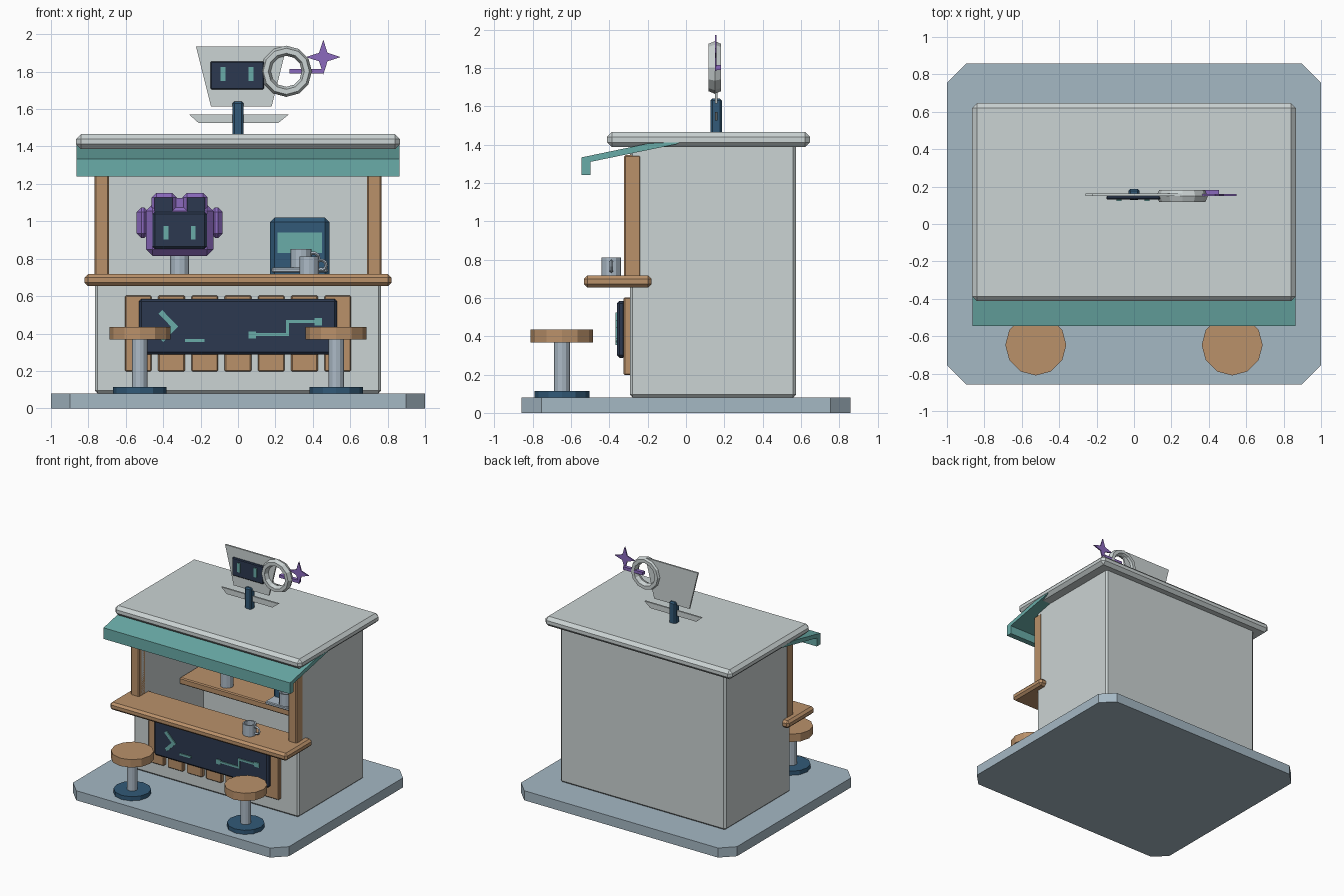
import bpy, bmesh, math
from mathutils import Matrix

if "Cube" in bpy.data.objects:
    bpy.data.objects.remove(bpy.data.objects["Cube"])


def mat(name, r, g, b):
    m = bpy.data.materials.new(name)
    lin = [((c / 255 + 0.055) / 1.055) ** 2.4 for c in (r, g, b)]
    m.diffuse_color = (*lin, 1)
    m.use_nodes = True
    m.node_tree.nodes["Principled BSDF"].inputs["Base Color"].default_value = m.diffuse_color
    return m


WALL = mat("pale_grey", 203, 211, 211)
SLAB = mat("blue_grey", 165, 184, 196)
WOOD = mat("wood", 186, 145, 106)
TEAL = mat("teal", 106, 172, 168)
NAVY = mat("navy", 44, 57, 80)
BLUE = mat("deep_blue", 50, 90, 120)
PURPLE = mat("purple", 139, 106, 190)
STEEL = mat("steel", 172, 186, 198)


def finish(name, bm, m):
    bmesh.ops.recalc_face_normals(bm, faces=bm.faces)
    me = bpy.data.meshes.new(name)
    bm.to_mesh(me)
    bm.free()
    me.materials.append(m)
    ob = bpy.data.objects.new(name, me)
    bpy.context.collection.objects.link(ob)
    return ob


def box(name, x, y, z, m, bevel=0):
    """Box from (min, max) ranges, with an optional chamfer."""
    bm = bmesh.new()
    bmesh.ops.create_cube(bm, size=1)
    for v in bm.verts:
        v.co = [sum(r) / 2 + c * (r[1] - r[0]) for r, c in zip((x, y, z), v.co)]
    if bevel:
        bmesh.ops.bevel(bm, geom=bm.edges[:], offset=bevel, segments=1, affect='EDGES')
    return finish(name, bm, m)


def prism(name, pts, axis, lo, hi, m):
    """Extrude a 2D profile along x, y or z."""
    place = {'x': lambda a, b, d: (d, a, b), 'y': lambda a, b, d: (a, d, b),
             'z': lambda a, b, d: (a, b, d)}[axis]
    bm = bmesh.new()
    f = bm.faces.new([bm.verts.new(place(a, b, lo)) for a, b in pts])
    r = bmesh.ops.extrude_face_region(bm, geom=[f])
    vs = [g for g in r['geom'] if isinstance(g, bmesh.types.BMVert)]
    bmesh.ops.translate(bm, vec=place(0, 0, hi - lo), verts=vs)
    return finish(name, bm, m)


def cyl(name, x, y, z0, z1, r, m, n=12, hollow=0):
    bm = bmesh.new()
    bmesh.ops.create_cone(bm, cap_ends=True, segments=n, radius1=r, radius2=r, depth=z1 - z0,
                          matrix=Matrix.Translation((x, y, (z0 + z1) / 2)))
    if hollow:
        bm.faces.ensure_lookup_table()
        top = max(bm.faces, key=lambda f: f.calc_center_median().z)
        bmesh.ops.inset_region(bm, faces=[top], thickness=0.012)
        r = bmesh.ops.extrude_face_region(bm, geom=[top])
        vs = [g for g in r['geom'] if isinstance(g, bmesh.types.BMVert)]
        bmesh.ops.translate(bm, vec=(0, 0, -hollow), verts=vs)
        bmesh.ops.delete(bm, geom=[top], context='FACES_ONLY')
    return finish(name, bm, m)


def ring(name, loc, major, minor, m, n=12, k=6, depth=1.0):
    """Ring standing in the xz plane."""
    bm = bmesh.new()
    rows = []
    for i in range(n):
        a = 2 * math.pi * i / n
        row = []
        for j in range(k):
            b = 2 * math.pi * j / k
            r = major + minor * math.cos(b)
            row.append(bm.verts.new((loc[0] + r * math.cos(a), loc[1] + depth * minor * math.sin(b),
                                     loc[2] + r * math.sin(a))))
        rows.append(row)
    for i in range(n):
        p, q = rows[i], rows[(i + 1) % n]
        for j in range(k):
            bm.faces.new((p[j], q[j], q[(j + 1) % k], p[(j + 1) % k]))
    return finish(name, bm, m)


def mug(name, x, y, z, h, r):
    cyl(name, x, y, z, z + h, r, STEEL, 12, h * 0.8)
    ring(name + "_handle", (x + r + 0.012, y, z + h / 2), 0.028, 0.009, STEEL, 10, 4)


# Base slab with cut corners
X, Y, C = 1.0, 0.857, 0.103
prism("base_slab", [(-X, -Y + C), (-X + C, -Y), (X - C, -Y), (X, -Y + C),
                    (X, Y - C), (X - C, Y), (-X + C, Y), (-X, Y - C)], 'z', 0, 0.08, SLAB)

# Hollow kiosk body with a serving opening
body = box("kiosk_body", (-0.765, 0.765), (-0.293, 0.574), (0.08, 1.42), WALL, 0.015)
cutters = [box("cavity", (-0.69, 0.69), (-0.23, 0.53), (0.1, 1.36), WALL),
           box("opening", (-0.69, 0.69), (-0.5, 0.0), (0.69, 1.355), WALL)]
bpy.context.view_layer.objects.active = body
for c in cutters:
    mod = body.modifiers.new("cut", 'BOOLEAN')
    mod.operation, mod.solver, mod.object = 'DIFFERENCE', 'EXACT', c
    bpy.ops.object.modifier_apply(modifier=mod.name)
    bpy.data.objects.remove(c)

# Roof and awning
box("roof", (-0.865, 0.865), (-0.413, 0.647), (1.386, 1.466), WALL, 0.026)
prism("awning", [(-0.545, 1.24), (-0.497, 1.24), (-0.497, 1.31), (-0.05, 1.402),
                 (-0.03, 1.414), (-0.2, 1.405), (-0.545, 1.333)], 'x', -0.863, 0.863, TEAL)

# Counter, posts and inner shelf
box("counter", (-0.82, 0.82), (-0.533, -0.18), (0.654, 0.717), WOOD, 0.018)
for s, side in ((-1, "left"), (1, "right")):
    box(side + "_post", sorted((s * 0.69, s * 0.768)), (-0.323, -0.235), (0.7, 1.345), WOOD, 0.008)
box("back_shelf", (-0.69, 0.69), (0.21, 0.53), (0.62, 0.675), WOOD, 0.008)

# Front planks and the display board
for i in range(7):
    cx = (i - 3) * 0.1777
    box(f"plank_{i + 1}", (cx - 0.071, cx + 0.071), (-0.325, -0.285), (0.197, 0.603), WOOD, 0.006)
box("display_board", (-0.53, 0.53), (-0.36, -0.315), (0.287, 0.585), NAVY, 0.014)
F = (-0.368, -0.359)
prism("board_chevron", [(-0.425, 0.505), (-0.405, 0.525), (-0.32, 0.437), (-0.4, 0.355),
                        (-0.42, 0.375), (-0.358, 0.437)], 'y', *F, TEAL)
for name, x, z in (("board_dash", (-0.283, -0.18), (0.354, 0.37)),
                   ("board_node_a", (0.055, 0.097), (0.374, 0.412)),
                   ("board_trace_a", (0.09, 0.272), (0.388, 0.404)),
                   ("board_trace_b", (0.256, 0.272), (0.404, 0.456)),
                   ("board_trace_c", (0.256, 0.41), (0.456, 0.472)),
                   ("board_node_b", (0.408, 0.45), (0.444, 0.482))):
    box(name, x, F, z, TEAL)

# Stools
for s, side in ((-1, "left"), (1, "right")):
    x, y = s * 0.525, -0.647
    cyl(side + "_stool_foot", x, y, 0.08, 0.115, 0.143, BLUE)
    cyl(side + "_stool_pole", x, y, 0.11, 0.38, 0.041, STEEL)
    cyl(side + "_stool_seat", x, y, 0.368, 0.434, 0.163, WOOD)

# Robot server on the shelf
R = -0.312
cyl("robot_neck", R, 0.3, 0.67, 0.84, 0.051, STEEL)
box("robot_head", (R - 0.18, R + 0.18), (0.17, 0.43), (0.815, 1.09), PURPLE, 0.035)
box("robot_brow", (R - 0.05, R + 0.05), (0.19, 0.4), (1.05, 1.125), PURPLE)
box("robot_face", (R - 0.145, R + 0.145), (0.15, 0.2), (0.853, 1.05), NAVY, 0.012)
for s, side in ((-1, "left"), (1, "right")):
    box(f"robot_{side}_crest", sorted((R + s * 0.015, R + s * 0.15)), (0.17, 0.4),
        (1.02, 1.152), PURPLE, 0.025)
    box(f"robot_{side}_crest_panel", sorted((R + s * 0.038, R + s * 0.135)), (0.162, 0.171),
        (1.045, 1.127), NAVY)
    box(f"robot_{side}_ear", sorted((R + s * 0.165, R + s * 0.23)), (0.22, 0.38),
        (0.91, 1.075), PURPLE, 0.025)
    box(f"robot_{side}_eye", (R + s * 0.073 - 0.013, R + s * 0.073 + 0.013), (0.142, 0.151),
        (0.903, 0.975), TEAL)

# Drinks machine with tray and mug
box("machine_body", (0.17, 0.49), (0.21, 0.48), (0.672, 1.02), BLUE, 0.025)
box("machine_screen", (0.21, 0.45), (0.202, 0.211), (0.83, 0.94), TEAL)
box("machine_tray", (0.18, 0.48), (0.1, 0.23), (0.725, 0.752), STEEL, 0.006)
mug("machine_mug", 0.337, 0.155, 0.752, 0.1, 0.055)
mug("counter_mug", 0.38, -0.39, 0.717, 0.094, 0.052)

# Rooftop cup sign
box("sign_post", (-0.03, 0.03), (0.127, 0.187), (1.45, 1.64), BLUE, 0.01)
prism("sign_cup", [(-0.145, 1.615), (0.18, 1.615), (0.26, 1.935), (-0.225, 1.935)],
      'y', 0.15, 0.164, WALL)
prism("sign_saucer", [(-0.21, 1.525), (0.215, 1.525), (0.27, 1.57), (-0.26, 1.57)],
      'y', 0.15, 0.164, WALL)
box("sign_screen", (-0.147, 0.14), (0.13, 0.151), (1.705, 1.855), NAVY, 0.006)
for x in (-0.08, 0.07):
    box("sign_eye", (x - 0.014, x + 0.014), (0.122, 0.131), (1.75, 1.826), TEAL)
ring("sign_handle", (0.258, 0.15, 1.802), 0.11, 0.027, WALL, 12, 6, 1.4)
box("sign_arm", (0.275, 0.455), (0.152, 0.182), (1.79, 1.815), PURPLE)
star = []
for i in range(8):
    r = 0.032 if i % 2 else 0.093
    a = i * math.pi / 4
    star.append((0.456 + r * math.cos(a), 1.878 + r * math.sin(a)))
prism("sign_star", star, 'y', 0.15, 0.16, PURPLE)
